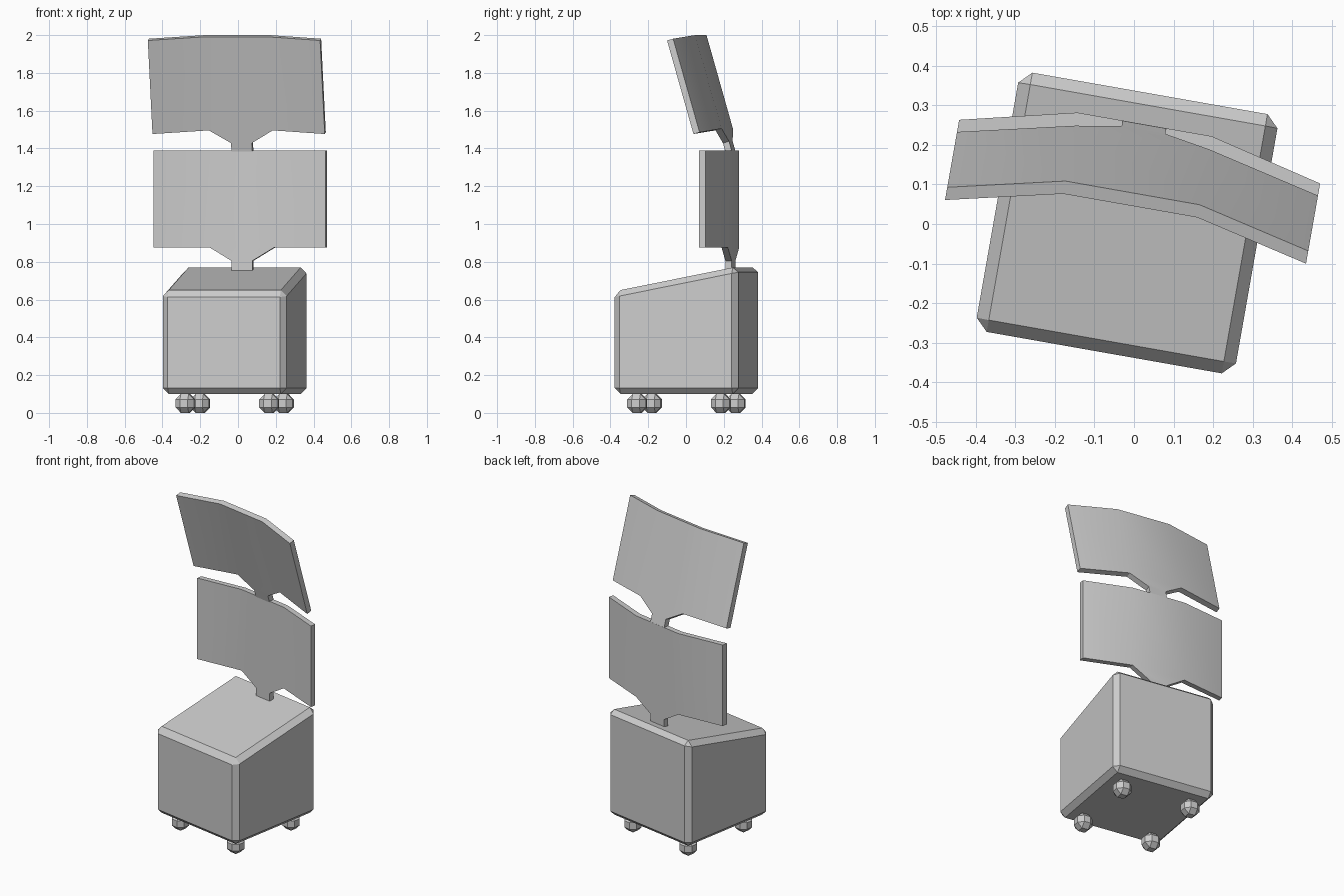
import bpy, bmesh
from math import radians
from mathutils import Matrix, Vector

if "Cube" in bpy.data.objects:
    bpy.data.objects.remove(bpy.data.objects["Cube"])

# Shared placement: everything is turned 10 degrees about z
PLACE = Matrix.Translation((-0.0175, 0.0025, 0)) @ Matrix.Rotation(radians(-10), 4, 'Z')


def finish(name, bm, local=Matrix.Identity(4)):
    bmesh.ops.recalc_face_normals(bm, faces=bm.faces[:])
    me = bpy.data.meshes.new(name)
    bm.to_mesh(me)
    bm.free()
    ob = bpy.data.objects.new(name, me)
    bpy.context.collection.objects.link(ob)
    ob.matrix_world = PLACE @ local
    return ob


def bevelled_box(name, size, bevel, local, shape=None):
    bm = bmesh.new()
    bmesh.ops.create_cube(bm, size=1)
    for v in bm.verts:
        v.co = Vector([c * s for c, s in zip(v.co, size)])
        if shape:
            shape(v)
    bmesh.ops.bevel(bm, geom=bm.edges[:], offset=bevel, segments=1,
                    affect='EDGES', profile=0.5)
    return finish(name, bm, local)


# Body: bevelled cube with a top sloping down to the front
def slope_top(v):
    v.co.z = 0.10 if v.co.z < 0 else (0.644 if v.co.y < 0 else 0.776)


bevelled_box("body", (0.665, 0.665, 1), 0.031, Matrix.Identity(4), slope_top)

# Ball feet
for sx, side in ((-1, "left"), (1, "right")):
    for sy, end in ((-1, "front"), (1, "back")):
        bevelled_box(f"foot_{end}_{side}", (0.1, 0.1, 0.1), 0.029,
                     Matrix.Translation((sx * 0.225, sy * 0.225, 0.05)))


# Curved panel on a flared neck: folded outline given thickness along y
def panel(name, base_z, tilt):
    half, fold, neck, drop, thick = 0.463, 0.172, 0.056, -0.07, 0.034
    z_neck, z_low, z_top = 0.05, 0.12, 0.635
    strips = [
        [(-neck, 0, 0), (neck, 0, 0), (neck, 0, z_neck), (-neck, 0, z_neck)],
        [(-neck, 0, z_neck), (neck, 0, z_neck), (fold, 0, z_low), (-fold, 0, z_low)],
        [(-fold, 0, z_low), (fold, 0, z_low), (fold, 0, z_top), (-fold, 0, z_top)],
        [(fold, 0, z_low), (half, drop, z_low), (half, drop, z_top), (fold, 0, z_top)],
        [(-half, drop, z_low), (-fold, 0, z_low), (-fold, 0, z_top), (-half, drop, z_top)],
    ]
    bm = bmesh.new()
    for pts in strips:
        bm.faces.new([bm.verts.new((x, y - thick / 2, z)) for x, y, z in pts])
    bmesh.ops.remove_doubles(bm, verts=bm.verts[:], dist=1e-4)
    out = bmesh.ops.extrude_face_region(bm, geom=bm.faces[:], use_keep_orig=True)
    moved = [g for g in out["geom"] if isinstance(g, bmesh.types.BMVert)]
    bmesh.ops.translate(bm, verts=moved, vec=(0, thick, 0))
    ob = finish(name, bm, Matrix.Translation((0, 0.236, base_z))
                @ Matrix.Rotation(radians(tilt), 4, 'X'))
    bpy.ops.object.select_all(action='DESELECT')
    ob.select_set(True)
    bpy.context.view_layer.objects.active = ob
    bpy.ops.object.shade_smooth_by_angle(angle=radians(30))


panel("lower_back_panel", 0.755, 0)
panel("upper_back_panel", 1.385, 16)
